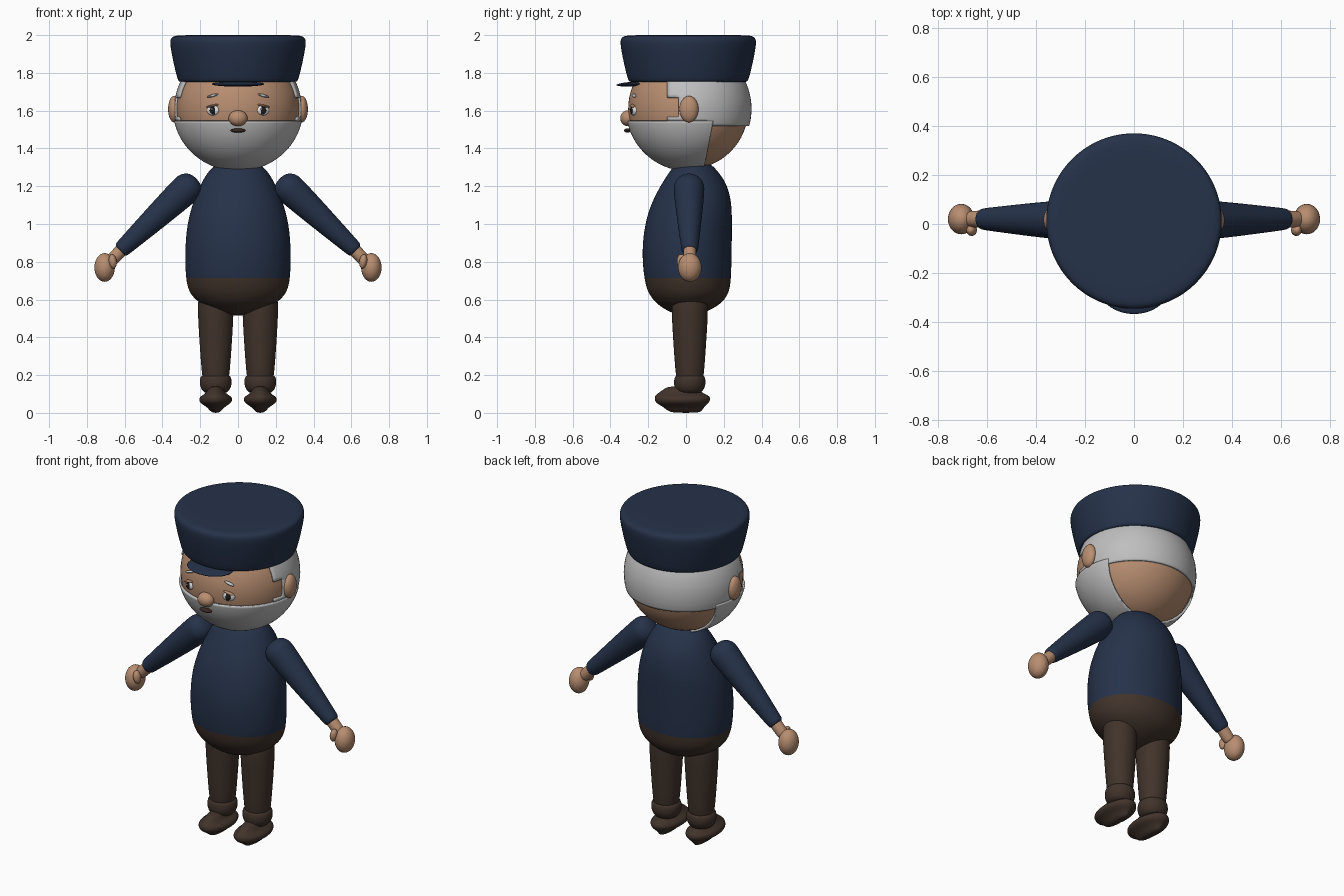
import bpy, bmesh
from mathutils import Matrix, Vector

cube = bpy.data.objects.get("Cube")
if cube:
    bpy.data.objects.remove(cube)


def material(name, rgb):
    m = bpy.data.materials.new(name)
    m.use_nodes = True
    m.diffuse_color = (*rgb, 1)
    bsdf = next(n for n in m.node_tree.nodes if n.type == 'BSDF_PRINCIPLED')
    bsdf.inputs["Base Color"].default_value = (*rgb, 1)
    return m


NAVY = material("navy cloth", (0.019, 0.032, 0.068))
BROWN = material("dark brown cloth", (0.052, 0.033, 0.024))
SKIN = material("skin", (0.48, 0.27, 0.165))
GREY = material("grey hair", (0.52, 0.52, 0.52))
WHITE = material("eye white", (0.75, 0.75, 0.75))
BLACK = material("pupil black", (0.012, 0.01, 0.01))
DARK = material("mouth brown", (0.04, 0.02, 0.016))


def finish(bm, name, mats, rule=None, subdiv=0):
    """Turn a bmesh into a smooth object; rule picks the material of a face centre."""
    bmesh.ops.recalc_face_normals(bm, faces=bm.faces)
    for f in bm.faces:
        f.smooth = True
        if rule:
            f.material_index = rule(f.calc_center_median())
    mesh = bpy.data.meshes.new(name)
    bm.to_mesh(mesh)
    bm.free()
    for m in mats:
        mesh.materials.append(m)
    ob = bpy.data.objects.new(name, mesh)
    bpy.context.scene.collection.objects.link(ob)
    if subdiv:
        mod = ob.modifiers.new("smooth", 'SUBSURF')
        mod.levels = mod.render_levels = subdiv
    return ob


def ball(name, centre, radii, mat, tilt=0.0, axis='Y', seg=32):
    """Ellipsoid, optionally tilted about one axis."""
    bm = bmesh.new()
    mtx = Matrix.Translation(centre) @ Matrix.Rotation(tilt, 4, axis) @ Matrix.Diagonal((*radii, 1))
    bmesh.ops.create_uvsphere(bm, u_segments=seg, v_segments=seg // 2, radius=1, matrix=mtx)
    return finish(bm, name, [mat])


def shell(name, centre, radii, mat, planes, keep):
    """Ellipsoid cut along planes, keeping only the faces chosen by a rule."""
    bm = bmesh.new()
    mtx = Matrix.Translation(centre) @ Matrix.Diagonal((*radii, 1))
    bmesh.ops.create_uvsphere(bm, u_segments=64, v_segments=40, radius=1, matrix=mtx)
    for co, no in planes:
        bmesh.ops.bisect_plane(bm, geom=bm.verts[:] + bm.edges[:] + bm.faces[:],
                               plane_co=co, plane_no=no)
    drop = [f for f in bm.faces if not keep(f.calc_center_median())]
    bmesh.ops.delete(bm, geom=drop, context='FACES')
    ob = finish(bm, name, [mat])
    mod = ob.modifiers.new("thickness", 'SOLIDIFY')
    mod.thickness, mod.offset = 0.012, -1
    return ob


def loft(name, rings, mats, rule=None, seg=24, cx=0.0):
    """Stack elliptical rings (z, half width, front y, back y) and close both ends."""
    bm = bmesh.new()
    layers = []
    for z, hx, y0, y1 in rings:
        mtx = Matrix.Translation((cx, (y0 + y1) / 2, z)) @ Matrix.Diagonal((hx, (y1 - y0) / 2, 1, 1))
        layers.append(bmesh.ops.create_circle(bm, segments=seg, radius=1, matrix=mtx)["verts"])
    for a, b in zip(layers, layers[1:]):
        for i in range(seg):
            j = (i + 1) % seg
            bm.faces.new((a[i], a[j], b[j], b[i]))
    bm.faces.new(layers[0])
    bm.faces.new(layers[-1])
    return finish(bm, name, mats, rule, 2)


def limb(name, start, end, r0, r1, mat):
    """Tapered limb with rounded ends; the radii are at its two ends."""
    axis = Vector(end) - Vector(start)
    n = axis.length
    prof = [(-0.95 * r0, r0 * 0.3), (-0.75 * r0, r0 * 0.75), (-0.3 * r0, r0), (0.1 * r0, r0 * 1.02),
            (n / 2, (r0 + r1) / 2 * 1.03), (n - 0.02, r1), (n, r1 * 0.95), (n + 0.01, r1 * 0.6)]
    ob = loft(name, [(z, r, -r, r) for z, r in prof], [mat], seg=20)
    ob.location = start
    ob.rotation_mode = 'QUATERNION'
    ob.rotation_quaternion = axis.to_track_quat('Z', 'Y')
    return ob


# Torso: shirt above the waist line, trousers below
WAIST = 0.70
loft("torso", [(0.515, 0.03, -0.03, 0.04), (0.535, 0.11, -0.09, 0.11), (0.575, 0.2, -0.155, 0.185),
               (0.63, 0.258, -0.2, 0.228), (WAIST, 0.278, -0.222, 0.24), (0.85, 0.283, -0.236, 0.243),
               (1.0, 0.272, -0.22, 0.245), (1.12, 0.238, -0.182, 0.243), (1.22, 0.195, -0.125, 0.215),
               (1.29, 0.15, -0.08, 0.16), (1.33, 0.1, -0.04, 0.12)],
     [NAVY, BROWN], lambda c: int(c.z < WAIST), seg=32)

# Head with hair and beard shells
HEAD = (0, 0.012, 1.61)
ball("head", HEAD, (0.328, 0.318, 0.32), SKIN, seg=64)

UP, BACK = (0, 0, 1), (0, 1, 0)
LIP, NAPE, TEMPLE, SIDEBURN = 1.545, 1.52, 1.67, 1.565


def is_hair(c):
    if c.z < NAPE:
        return False
    if c.z < LIP:
        return c.y > 0.12
    return c.y > (-0.04 if SIDEBURN < c.z < TEMPLE else -0.10)


shell("hair", HEAD, (0.338, 0.335, 0.335), GREY,
      [((0, 0, z), UP) for z in (LIP, NAPE, TEMPLE, SIDEBURN)]
      + [((0, y, 0), BACK) for y in (-0.10, -0.04, 0.12)], is_hair)

jaw_point, jaw_normal = Vector((0, 0.10, 1.32)), Vector((0, 1, -0.2))
shell("beard", HEAD, (0.345, 0.33, 0.33), GREY,
      [((0, 0, LIP), UP), (jaw_point, jaw_normal)],
      lambda c: c.z < LIP and (c - jaw_point).dot(jaw_normal) < 0)

# Hat and its small peak
hat = [(1.752, 0.29), (1.752, 0.312), (1.765, 0.321), (1.86, 0.344), (1.945, 0.36),
       (1.982, 0.36), (1.997, 0.34), (2.0, 0.29), (2.0, 0.1)]
loft("hat", [(z, r, 0.012 - r, 0.012 + r) for z, r in hat], [NAVY], seg=48)
ball("hat_peak", (0, -0.265, 1.741), (0.14, 0.103, 0.013), NAVY, tilt=0.05, axis='X')

# Nose and mouth
ball("nose", (0, -0.308, 1.56), (0.05, 0.04, 0.042), SKIN)
ball("mouth", (0, -0.31, 1.495), (0.04, 0.018, 0.011), DARK)

for side, s in (("left", 1), ("right", -1)):
    # Face details
    ball(side + "_eye", (s * 0.133, -0.277, 1.602), (0.034, 0.014, 0.027), WHITE, tilt=s * 0.4, axis='Z')
    ball(side + "_pupil", (s * 0.131, -0.287, 1.601), (0.019, 0.009, 0.021), BLACK, seg=20)
    ball(side + "_eye_glint", (s * 0.131 - 0.007, -0.295, 1.608), (0.005, 0.004, 0.005), WHITE, seg=12)
    ball(side + "_eyelid", (s * 0.133, -0.282, 1.626), (0.035, 0.014, 0.006), SKIN, tilt=s * 0.2)
    ball(side + "_eyebrow", (s * 0.133, -0.274, 1.68), (0.032, 0.012, 0.007), GREY, tilt=s * 0.25)
    ball(side + "_ear", (s * 0.338, 0.016, 1.608), (0.032, 0.05, 0.07), SKIN)

    # Arm and hand
    limb(side + "_sleeve", (s * 0.275, 0.016, 1.185), (s * 0.62, 0.02, 0.862), 0.082, 0.046, NAVY)
    limb(side + "_wrist", (s * 0.60, 0.02, 0.88), (s * 0.672, 0.02, 0.805), 0.034, 0.034, SKIN)
    ball(side + "_hand", (s * 0.706, 0.02, 0.77), (0.054, 0.062, 0.076), SKIN)
    ball(side + "_thumb", (s * 0.663, -0.025, 0.802), (0.021, 0.024, 0.038), SKIN, tilt=s * 0.15)

    # Trouser leg, gathered cuff and shoe
    x = s * 0.118
    loft(side + "_leg", [(0.15, 0.06, -0.04, 0.08), (0.18, 0.073, -0.055, 0.095), (0.38, 0.087, -0.068, 0.108),
                         (0.56, 0.098, -0.08, 0.12), (0.66, 0.09, -0.07, 0.11)], [BROWN], cx=x)
    loft(side + "_cuff", [(0.1, 0.045, -0.03, 0.07), (0.115, 0.072, -0.055, 0.09), (0.15, 0.087, -0.066, 0.106),
                          (0.185, 0.084, -0.063, 0.103), (0.205, 0.072, -0.052, 0.092)], [BROWN], cx=x)
    loft(side + "_shoe", [(0.0, 0.015, -0.07, 0.07), (0.012, 0.032, -0.1, 0.085), (0.035, 0.05, -0.125, 0.1),
                          (0.053, 0.088, -0.165, 0.125), (0.085, 0.09, -0.17, 0.135), (0.1, 0.055, -0.155, 0.1),
                          (0.125, 0.042, -0.12, 0.06), (0.142, 0.025, -0.09, 0.05)], [BROWN], cx=x)
